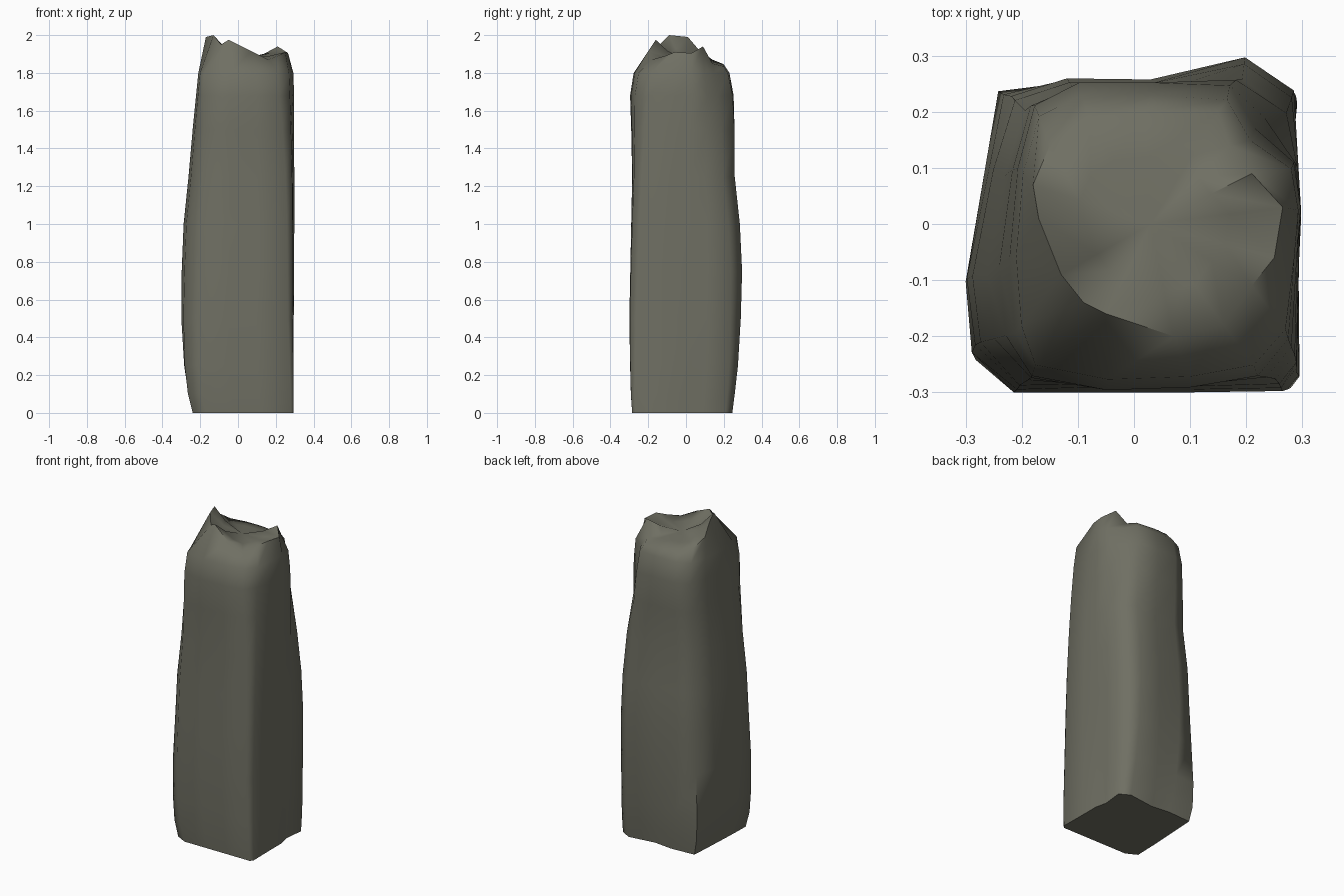
import bpy, bmesh

# Plan outlines, anticlockwise from the front left corner
base = [(-.225, -.3), (-.05, -.3), (.1, -.3), (.28, -.3), (.295, -.28), (.293, -.1),
        (.293, .03), (.275, .11), (.29, .25), (.22, .29), (.03, .265), (-.1, .28),
        (-.275, .27), (-.285, .1), (-.295, -.1), (-.3, -.26)]
low = [(-.21, -.3), (-.05, -.3), (.1, -.3), (.265, -.297), (.293, -.26), (.295, -.1),
       (.3, .02), (.295, .12), (.288, .24), (.2, .3), (.03, .26), (-.12, .262),
       (-.22, .23), (-.26, .1), (-.3, -.1), (-.285, -.22)]
high = [(-.185, -.265), (-.05, -.29), (.1, -.285), (.22, -.265), (.275, -.2), (.29, -.06),
        (.297, .03), (.285, .11), (.235, .17), (.17, .245), (.03, .25), (-.1, .25),
        (-.18, .21), (-.21, .1), (-.225, -.06), (-.215, -.19)]
# Broken top edge
rim = [(-.09, -.14, 1.95), (-.05, -.16, 1.975), (.07, -.2, 1.915), (.16, -.18, 1.87),
       (.21, -.11, 1.89), (.25, -.06, 1.91), (.265, .03, 1.905), (.21, .09, 1.94),
       (.17, .14, 1.85), (.15, .2, 1.835), (.02, .2, 1.845), (-.08, .19, 1.85),
       (-.15, .14, 1.87), (-.18, .07, 1.92), (-.17, .01, 1.99), (-.13, -.09, 2.0)]
# Levels: z, blend low-to-high (negative: towards base), left, right, front, back
levels = [(0, -1, -.24, .295, -.285, .245), (.1, -.9, -.265, .295, -.292, .258),
          (.25, -.6, -.285, .295, -.296, .275), (.5, -.2, -.3, .295, -.3, .29),
          (.75, 0, -.298, .297, -.295, .297), (1.0, .1, -.288, .298, -.29, .285),
          (1.25, .3, -.262, .298, -.285, .258), (1.5, .65, -.24, .297, -.29, .257),
          (1.68, 1, -.222, .297, -.296, .252), (1.8, 1.1, -.21, .293, -.277, .23)]


def fit(v, lo, hi, a, b):
    return a + (v - lo) / (hi - lo) * (b - a)


def section(z, t, left, right, front, back):
    goal = high if t > 0 else base
    pts = [[p[k] + (q[k] - p[k]) * abs(t) for k in (0, 1)] for p, q in zip(low, goal)]
    xs, ys = [p[0] for p in pts], [p[1] for p in pts]
    out = [[fit(x, min(xs), max(xs), left, right), fit(y, min(ys), max(ys), front, back), z]
           for x, y in pts]
    if z > 1.3:
        out[8][0] -= .02                           # split at the back right
    return out


bm = bmesh.new()
cx, cy = .03, 0
inner = [(cx + (x - cx) * .6, cy + (y - cy) * .6, 1.885 + (z - 1.9) * .4) for x, y, z in rim]
rings = [[bm.verts.new(p) for p in r] for r in [section(*l) for l in levels] + [rim, inner]]
for a, b in zip(rings, rings[1:]):
    for i in range(16):
        j = (i + 1) % 16
        bm.faces.new((a[i], a[j], b[j], b[i]))
bm.faces.new(rings[0][::-1])
mid = bm.verts.new((cx, cy, 1.875))
for i in range(16):
    bm.faces.new((rings[-1][i], rings[-1][(i + 1) % 16], mid))
bmesh.ops.recalc_face_normals(bm, faces=bm.faces)

mesh = bpy.data.meshes.new("standing_stone")
bm.to_mesh(mesh)
bm.free()
stone = bpy.data.objects.new("standing_stone", mesh)
bpy.context.collection.objects.link(stone)

# Stone colour
mat = bpy.data.materials.new("stone")
mat.diffuse_color = (.16, .16, .125, 1)
mesh.materials.append(mat)

bpy.context.view_layer.objects.active = stone
stone.select_set(True)
bpy.ops.object.shade_smooth_by_angle(angle=1.2)
